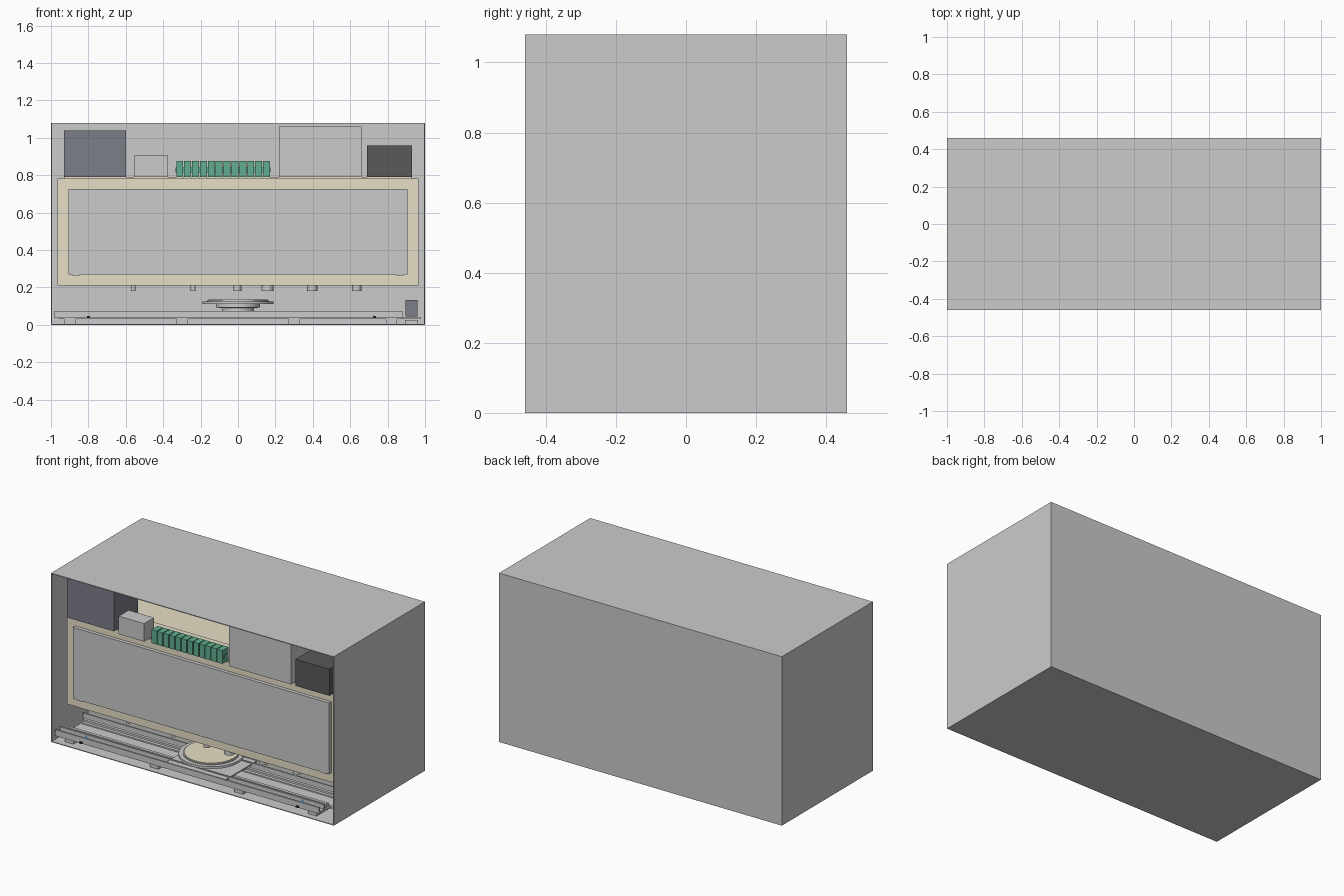
import bpy, bmesh, math
from mathutils import Matrix, Vector

if "Cube" in bpy.data.objects:
    bpy.data.objects.remove(bpy.data.objects["Cube"])

def material(name, r, g, b):
    m = bpy.data.materials.new(name)
    m.diffuse_color = (r, g, b, 1)
    m.use_nodes = True
    m.node_tree.nodes["Principled BSDF"].inputs["Base Color"].default_value = m.diffuse_color
    return m

CREAM = material("cream", 0.80, 0.74, 0.57)
SLATE = material("slate", 0.20, 0.21, 0.25)
DARK = material("dark", 0.10, 0.10, 0.10)
BLACK = material("black", 0.03, 0.03, 0.03)
GREEN = material("green", 0.12, 0.42, 0.28)
BLUE = material("blue", 0.15, 0.40, 0.70)

def finish(name, bm, mat=None, smooth=False):
    bmesh.ops.recalc_face_normals(bm, faces=bm.faces)
    me = bpy.data.meshes.new(name)
    bm.to_mesh(me)
    bm.free()
    ob = bpy.data.objects.new(name, me)
    bpy.context.collection.objects.link(ob)
    if mat:
        me.materials.append(mat)
    if smooth:
        bpy.ops.object.select_all(action='DESELECT')
        ob.select_set(True)
        bpy.context.view_layer.objects.active = ob
        bpy.ops.object.shade_smooth_by_angle(angle=math.radians(35))
    return ob

def box(name, x, y, z, mat=None):
    bm = bmesh.new()
    size = [b - a for a, b in (x, y, z)]
    mid = [(a + b) / 2 for a, b in (x, y, z)]
    bmesh.ops.create_cube(bm, size=1, matrix=Matrix.Translation(mid) @ Matrix.Diagonal((*size, 1)))
    return finish(name, bm, mat)

def lathe(name, profile, centre, mat=None, steps=48):
    bm = bmesh.new()
    vs = [bm.verts.new((centre[0] + r, centre[1], z)) for r, z in profile]
    es = [bm.edges.new(p) for p in zip(vs, vs[1:])]
    bmesh.ops.spin(bm, geom=vs + es, cent=(*centre, 0), axis=(0, 0, 1), angle=math.tau, steps=steps)
    bmesh.ops.remove_doubles(bm, verts=bm.verts, dist=1e-5)
    return finish(name, bm, mat, True)

def extrude_x(name, profile, x0, x1, mat=None):
    bm = bmesh.new()
    f = bm.faces.new([bm.verts.new((x0, y, z)) for y, z in profile])
    r = bmesh.ops.extrude_face_region(bm, geom=[f])
    bmesh.ops.translate(bm, vec=Vector((x1 - x0, 0, 0)),
                        verts=[v for v in r["geom"] if isinstance(v, bmesh.types.BMVert)])
    if f.is_valid is False or len(f.edges[0].link_faces) < 2:
        bmesh.ops.holes_fill(bm, edges=bm.edges)
    return finish(name, bm, mat)

# Cabinet shell, open at the front
T = 0.005
box("cabinet_floor", (-1, 1), (-.46, .46), (0, T))
box("cabinet_roof", (-1, 1), (-.46, .46), (1.08 - T, 1.08))
box("cabinet_back", (-1, 1), (.46 - T, .46), (T, 1.08 - T))
for s, n in ((-1, "left"), (1, "right")):
    box("cabinet_side_" + n, sorted((s, s * (1 - T))), (-.46, .46 - T), (T, 1.08 - T))

# Inner chamber with its front door
box("chamber", (-.965, .965), (-.35, .38), (.21, .782), CREAM)
box("chamber_door", (-.905, .905), (-.373, -.35), (.27, .725))
for x in (-.865, .865):
    box("door_hinge", (x - .02, x + .02), (-.368, -.35), (.263, .27))

# Equipment on top of the chamber
B = .79
box("power_unit", (-.93, -.60), (-.397, -.155), (B, 1.04), SLATE)
box("relay_box", (-.555, -.375), (-.412, -.312), (B, .905))
box("controller_box", (.22, .66), (-.405, -.20), (B, 1.06))
box("supply_box", (.69, .93), (-.405, -.22), (B, .96), DARK)
box("equipment_shelf", (-.93, .93), (-.34, -.16), (.782, B), CREAM)
for i in range(12):
    x = -.33 + i * .0422
    box("terminal_block", (x, x + .037), (-.402, -.34), (B, .875), GREEN)
box("terminal_rail", (-.334, .174), (-.385, -.36), (.815, .84), GREEN)

# Nozzles under the chamber
for x, r in ((-.56, .012), (-.24, .013), (-.003, .021), (.157, .032), (.397, .027), (.635, .025)):
    lathe("nozzle", [(0, .18), (r, .18), (r, .21), (0, .21)], (x, -.31), steps=24)

# Linear drive: bed, channel rails, guide rods
box("drive_bed", (-.96, .88), (-.42, -.03), (.03, .038))
for y in (-.41, -.13):
    extrude_x("channel_rail", [(y - .03, .036), (y + .03, .036), (y + .03, .075), (y + .02, .075),
              (y + .02, .046), (y - .02, .046), (y - .02, .075), (y - .03, .075)], -.985, .88)
for y in (-.34, -.20):
    extrude_x("guide_rail", [(y - .02, .038), (y + .02, .038), (y + .02, .046), (y + .01, .05),
              (y + .01, .062), (y - .01, .062), (y - .01, .05), (y - .02, .046)], -.95, .87)
for x in (-.9, -.3, .3, .82):
    box("bed_support", (x - .03, x + .03), (-.42, -.03), (T, .03))

# Cable chain behind the rails
for i in range(46):
    x = -.98 + i * .0404
    box("chain_link", (x, x + .033), (-.09, -.055), (.038, .068), BLACK)

# Position sensors
for x in (-.80, .73):
    box("sensor", (x - .009, x + .009), (-.39, -.372), (.046, .069), BLUE)
    box("sensor_plug", (x - .008, x + .008), (-.45, -.44), (.038, .048), BLACK)

# Drive motor at the right end
box("motor", (.895, .96), (-.30, -.23), (.045, .133), SLATE)
box("motor_plate", (.88, .975), (-.33, -.19), (.03, .042))
box("motor_foot", (.893, .962), (-.31, -.21), (T, .025))

# Carriage and stepped turntable
C = (0, -.27)
box("carriage_plate", (-.21, .21), (-.43, -.11), (.062, .07))
lathe("turntable_base", [(0, .05), (.165, .05), (.165, .06), (.085, .062), (.085, .09), (.118, .092),
      (.118, .11), (.19, .11), (.19, .125), (.165, .125), (.165, .129), (0, .129)], C)
lathe("turntable_pad", [(0, .128), (.158, .128), (.158, .134), (0, .134)], C, CREAM)
